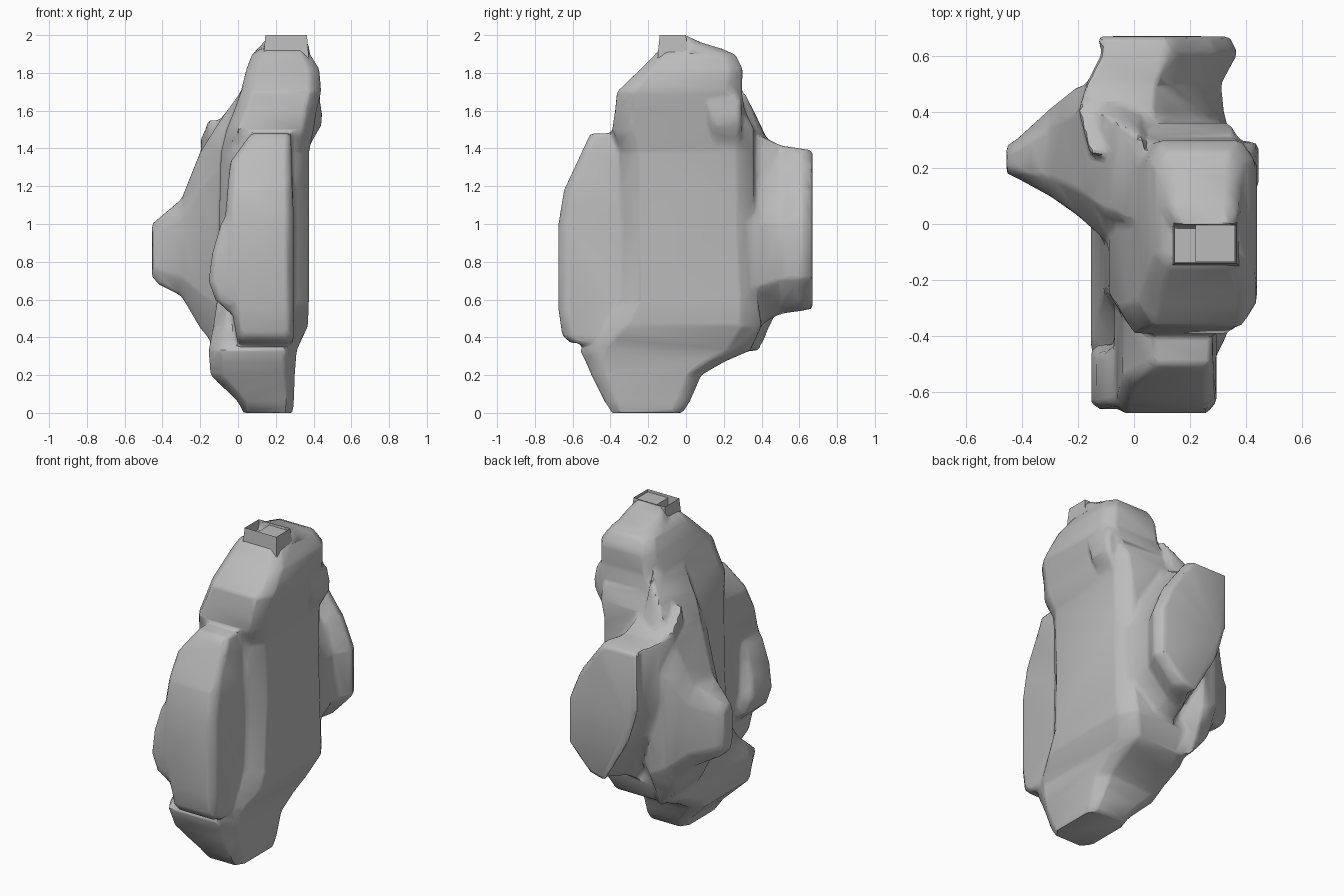
import bpy, bmesh, math
from mathutils import Vector

old = bpy.data.objects.get("Cube")
if old:
    bpy.data.objects.remove(old)

stone = bpy.data.materials.new("stone_grey")
stone.use_nodes = True
stone.diffuse_color = (0.5, 0.5, 0.5, 1)
stone.node_tree.nodes["Principled BSDF"].inputs["Base Color"].default_value = (0.5, 0.5, 0.5, 1)

X, Y, Z = 0, 1, 2


def finish(name, bm):
    mesh = bpy.data.meshes.new(name)
    bm.to_mesh(mesh)
    bm.free()
    mesh.materials.append(stone)
    obj = bpy.data.objects.new(name, mesh)
    bpy.context.collection.objects.link(obj)
    return obj


def skin(name, axis, sections):
    """Closed skin over (position, outline) sections along an axis."""
    bm = bmesh.new()
    loops = []
    for pos, outline in sections:
        loop = []
        for a, b in outline:
            p = [a, b]
            p.insert(axis, pos)
            loop.append(bm.verts.new(p))
        loops.append(loop)
    for low, high in zip(loops, loops[1:]):
        for i in range(len(low)):
            j = (i + 1) % len(low)
            bm.faces.new((low[i], low[j], high[j], high[i]))
    bm.faces.new(loops[0])
    bm.faces.new(loops[-1])
    bmesh.ops.recalc_face_normals(bm, faces=bm.faces)
    return finish(name, bm)


def ring(a0, a1, b0, b1, cut):
    """Rectangle with clipped corners."""
    ca, cb = cut * (a1 - a0), cut * (b1 - b0)
    return [(a0 + ca, b0), (a1 - ca, b0), (a1, b0 + cb), (a1, b1 - cb),
            (a1 - ca, b1), (a0 + ca, b1), (a0, b1 - cb), (a0, b0 + cb)]


def loft(name, axis, rows, cut=0.2):
    return skin(name, axis, [(pos, ring(*box, cut)) for pos, *box in rows])


# Main mass, foot to summit
core = loft("rock_body", Z, [
    (0, .03, .29, -.39, -.02), (.06, 0, .295, -.43, .02),
    (.2, -.145, .3, -.5, .08), (.27, -.15, .305, -.53, .2),
    (.33, -.155, .31, -.56, .34), (.46, -.13, .37, -.42, .4),
    (.6, -.11, .375, -.34, .38), (1, -.1, .375, -.33, .36),
    (1.38, -.09, .375, -.34, .36), (1.5, -.06, .4, -.39, .36),
    (1.6, -.02, .415, -.375, .31), (1.7, .015, .44, -.365, .295),
    (1.82, .045, .43, -.24, .3), (1.9, .075, .38, -.16, .26),
    (1.93, .12, .36, -.14, .15)], .13)

parts = [
    # Upright slab on the front
    loft("front_slab", Z, [
        (.37, 0, .29, -.61, -.25), (.41, -.01, .295, -.655, -.25),
        (.55, -.03, .295, -.675, -.25), (.75, -.07, .295, -.675, -.25),
        (1, -.07, .295, -.675, -.25), (1.18, -.055, .29, -.645, -.25),
        (1.33, -.04, .285, -.575, -.25), (1.48, .07, .28, -.505, -.25)], .1),
    # Swelling on the flank of the slab
    loft("slab_flank", Z, [
        (.5, -.01, .1, -.62, -.45), (.6, -.12, .1, -.655, -.43),
        (.7, -.155, .1, -.66, -.43), (.85, -.135, .1, -.66, -.45),
        (1, -.09, .1, -.65, -.45), (1.1, -.03, .1, -.62, -.48)], .1),
    # Shoulder swelling out to the side
    loft("side_bulge", X, [
        (-.455, .18, .28, .72, 1), (-.42, .165, .3, .68, 1.03),
        (-.3, .1, .41, .62, 1.13), (-.2, .03, .49, .45, 1.38),
        (-.1, -.06, .5, .33, 1.54), (.03, -.1, .4, .33, 1.72)], .2),
    # Lug hanging high on the flat side
    loft("side_lug", Z, [
        (1.42, .28, .38, .16, .29), (1.52, .28, .44, .13, .295),
        (1.58, .28, .445, .12, .295), (1.67, .28, .43, .08, .29)], .1),
    # Crown sloping back from the collar
    loft("crown", Y, [
        (-.005, .14, .37, 1.8, 2), (.08, .1, .38, 1.75, 1.96),
        (.2, .1, .37, 1.7, 1.925), (.26, .13, .33, 1.65, 1.89),
        (.295, .17, .3, 1.65, 1.82)], .15),
]

# Faceted block on the back, flaring at its rim and widening into the body
facet = [(-.13, 1.39), (.11, 1.39), (.27, 1.17), (.34, 1), (.34, .72),
         (.2, .57), (.1, .545), (-.06, .82), (-.13, 1.05)]
px, pz = .34, .97
sections = []
for y, sx, sz, shift in ((.67, 1, 1, 0), (.61, 1.03, 1.02, .03), (.5, 1.02, 1.06, -.03),
                         (.4, 1.1, 1.18, -.02), (.25, 1.1, 1.4, .02)):
    sections.append((y, [(px + shift + (x - px) * sx, pz + (z - pz) * sz) for x, z in facet]))
parts.append(skin("back_block", Y, sections))

# Fuse the masses into one weathered surface
for obj in bpy.context.selected_objects:
    obj.select_set(False)
for obj in parts + [core]:
    obj.select_set(True)
bpy.context.view_layer.objects.active = core
bpy.ops.object.join()

fuse = core.modifiers.new("fuse", "REMESH")
fuse.mode = "VOXEL"
fuse.voxel_size = 0.015
soften = core.modifiers.new("soften", "SMOOTH")
soften.factor = 0.5
soften.iterations = 3
thin = core.modifiers.new("thin", "DECIMATE")
thin.ratio = 0.04
for mod in [m.name for m in core.modifiers]:
    bpy.ops.object.modifier_apply(modifier=mod)
bpy.ops.object.shade_smooth_by_angle(angle=math.radians(35))

# Open collar at the summit
bm = bmesh.new()
bmesh.ops.create_cube(bm, size=1)
for v in bm.verts:
    flare = 0.02 if v.co.z < 0 else 0
    v.co = Vector((.255 + v.co.x * (.22 + flare), -.07 + v.co.y * (.14 + flare), 1.94 + v.co.z * .12))
top = max(bm.faces, key=lambda f: f.calc_center_median().z)
bmesh.ops.inset_region(bm, faces=[top], thickness=0.003)
bmesh.ops.translate(bm, verts=top.verts, vec=(0, 0, -.06))
finish("summit_collar", bm)

# Step inside the collar
bm = bmesh.new()
bmesh.ops.create_cube(bm, size=1)
for v in bm.verts:
    v.co = Vector((.29 + v.co.x * .14, -.07 + v.co.y * .132, 1.96 + v.co.z * .05))
finish("collar_step", bm)
